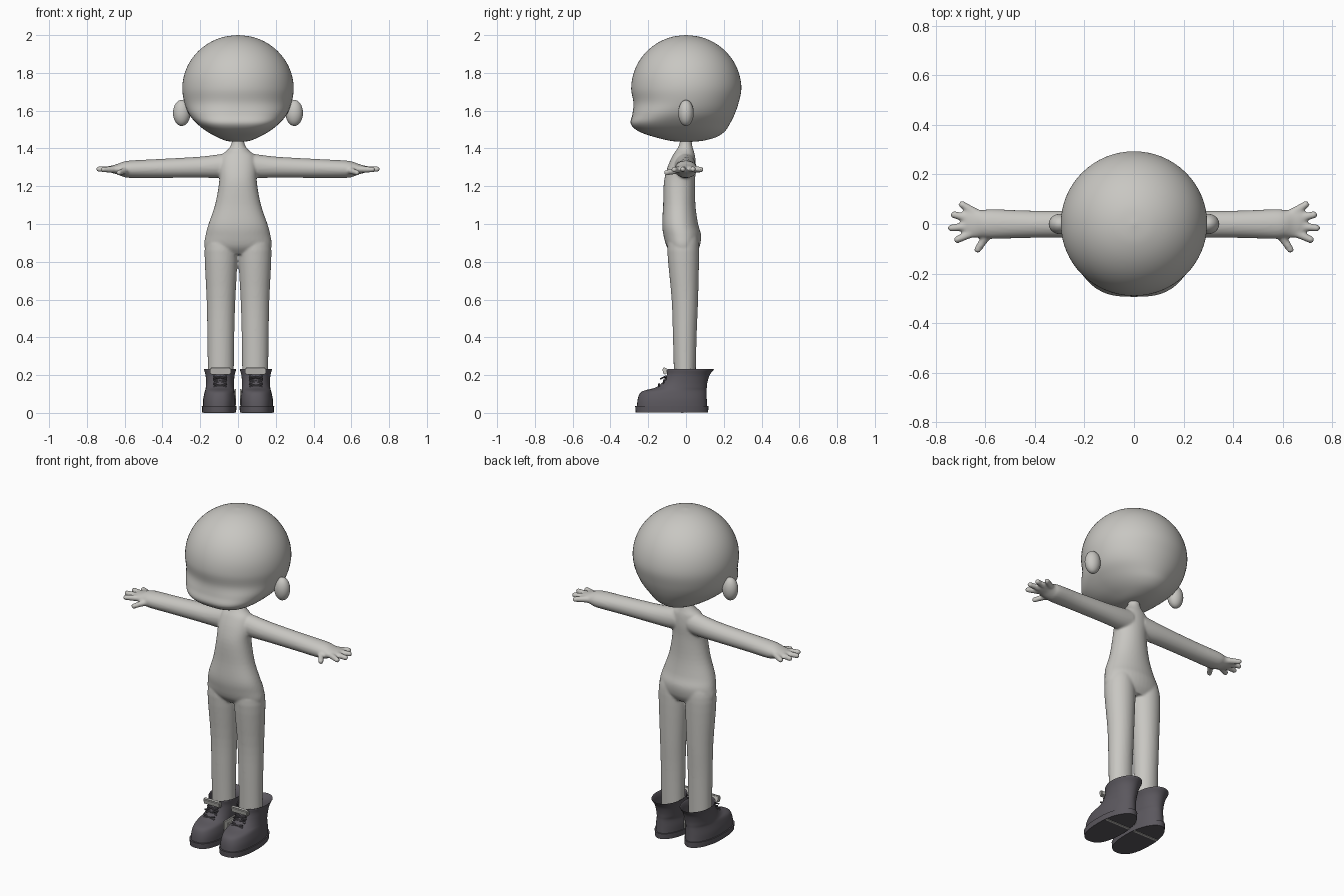
import bpy, bmesh, math
from mathutils import Vector, Matrix


def material(name, rgb):
    m = bpy.data.materials.new(name)
    m.diffuse_color = (*rgb, 1)
    return m


PALE = material("pale_grey", (0.58, 0.57, 0.54))
DARK = material("dark_boot_grey", (0.105, 0.097, 0.112))


def finish(bm, name, mat, mirror=False, sharp=40):
    bmesh.ops.recalc_face_normals(bm, faces=bm.faces)
    me = bpy.data.meshes.new(name)
    bm.to_mesh(me)
    bm.free()
    me.materials.append(mat)
    ob = bpy.data.objects.new(name, me)
    bpy.context.collection.objects.link(ob)
    bpy.ops.object.select_all(action='DESELECT')
    bpy.context.view_layer.objects.active = ob
    ob.select_set(True)
    bpy.ops.object.shade_smooth_by_angle(angle=math.radians(sharp))
    if mirror:
        ob.modifiers.new("mirror", 'MIRROR').use_mirror_merge = False
    return ob


def refine(rows, steps):
    """Catmull-Rom interpolation between cross-section rows."""
    out = []
    for i in range(len(rows) - 1):
        p = [rows[max(i - 1, 0)], rows[i], rows[i + 1], rows[min(i + 2, len(rows) - 1)]]
        for k in range(steps):
            t = k / steps
            out.append([0.5 * (2 * b + (c - a) * t + (2 * a - 5 * b + 4 * c - d) * t * t
                               + (3 * b - a - 3 * c + d) * t ** 3) for a, b, c, d in zip(*p)])
    return out + [rows[-1]]


def loft(bm, rows, axis='z', side=1, n=40, steps=4):
    """Row: position, centre, half size, front y, back y, front squareness."""
    rings = []
    for t, c, h, y0, y1, p in refine(rows, steps):
        ring = []
        for i in range(n):
            a = 2 * math.pi * i / n
            ca, sa = math.cos(a), math.sin(a)
            e = 2 / p if sa < 0 else 1
            u = c + h * math.copysign(abs(ca) ** e, ca)
            y = (y0 + y1) / 2 + (y1 - y0) / 2 * math.copysign(abs(sa) ** e, sa)
            ring.append(bm.verts.new((u * side, y, t) if axis == 'z' else (t * side, y, u)))
        rings.append(ring)
    for r, s in zip(rings, rings[1:]):
        for i in range(n):
            j = (i + 1) % n
            bm.faces.new((r[i], r[j], s[j], s[i]))
    bm.faces.new(rings[0])
    bm.faces.new(rings[-1])


def ball(bm, centre, radii, seg=24):
    m = Matrix.Translation(centre) @ Matrix.Diagonal((*radii, 1))
    bmesh.ops.create_uvsphere(bm, u_segments=seg, v_segments=seg // 2, radius=1, matrix=m)


def rod(bm, a, b, r0, r1, seg=12):
    a, b = Vector(a), Vector(b)
    d = b - a
    m = Matrix.Translation((a + b) / 2) @ d.to_track_quat('Z', 'Y').to_matrix().to_4x4()
    bmesh.ops.create_cone(bm, cap_ends=True, segments=seg, radius1=r0, radius2=r1,
                          depth=d.length, matrix=m)


def box(bm, centre, size, tilt=0):
    m = (Matrix.Translation(centre) @ Matrix.Rotation(tilt, 4, 'X')
         @ Matrix.Diagonal((*size, 1)))
    bmesh.ops.create_cube(bm, size=1, matrix=m)


# Head: round skull above, squared muzzle below
bm = bmesh.new()
skull = []
for deg in range(90, 0, -15):
    a = math.radians(deg)
    r = max(math.cos(a), 0.01)
    skull.append((1.715 + 0.285 * math.sin(a), 0, 0.295 * r, -0.29 * r, 0.293 * r, 2))
loft(bm, skull + [
    (1.715, 0, 0.295, -0.290, 0.293, 2.0),
    (1.64, 0, 0.283, -0.278, 0.278, 2.1),
    (1.58, 0, 0.259, -0.284, 0.257, 2.5),
    (1.53, 0, 0.216, -0.292, 0.232, 2.9),
    (1.49, 0, 0.165, -0.250, 0.205, 2.8),
    (1.46, 0, 0.110, -0.165, 0.160, 2.4),
    (1.44, 0, 0.060, -0.080, 0.085, 2.0),
    (1.434, 0, 0.004, -0.004, 0.004, 2.0)], n=64, steps=5)
finish(bm, "head", PALE, sharp=80)

# Ears
bm = bmesh.new()
ball(bm, (0.298, 0, 1.588), (0.046, 0.041, 0.069), 32)
finish(bm, "ears", PALE, mirror=True)

# Body: torso, arms, hands and legs fused into one skin
bm = bmesh.new()
loft(bm, [
    (1.47, 0, 0.030, -0.030, 0.030, 2.0),
    (1.42, 0, 0.036, -0.036, 0.032, 2.0),
    (1.39, 0, 0.058, -0.052, 0.040, 2.0),
    (1.36, 0, 0.090, -0.072, 0.048, 2.1),
    (1.30, 0, 0.100, -0.098, 0.052, 2.2),
    (1.22, 0, 0.100, -0.117, 0.048, 2.3),
    (1.10, 0, 0.122, -0.121, 0.050, 2.3),
    (1.00, 0, 0.156, -0.126, 0.064, 2.3),
    (0.94, 0, 0.172, -0.119, 0.080, 2.2),
    (0.88, 0, 0.178, -0.102, 0.072, 2.2),
    (0.84, 0, 0.150, -0.070, 0.050, 2.0)])
for s in (1, -1):
    # Leg
    loft(bm, [
        (0.94, 0.086, 0.072, -0.085, 0.060, 2),
        (0.86, 0.089, 0.088, -0.099, 0.069, 2),
        (0.60, 0.090, 0.076, -0.076, 0.064, 2),
        (0.40, 0.091, 0.071, -0.069, 0.056, 2),
        (0.13, 0.091, 0.068, -0.062, 0.050, 2)], side=s)
    # Arm and palm
    loft(bm, [
        (0.04, 1.312, 0.066, -0.062, 0.050, 2),
        (0.12, 1.305, 0.061, -0.058, 0.053, 2),
        (0.22, 1.300, 0.055, -0.056, 0.054, 2),
        (0.42, 1.294, 0.050, -0.056, 0.054, 2),
        (0.57, 1.290, 0.046, -0.060, 0.060, 2),
        (0.61, 1.290, 0.039, -0.055, 0.056, 2),
        (0.64, 1.290, 0.027, -0.056, 0.060, 2),
        (0.675, 1.290, 0.018, -0.050, 0.062, 2),
        (0.69, 1.290, 0.010, -0.035, 0.045, 2)], axis='x', side=s)
    # Fingers and thumb: base x, y, z and tip x, y, z
    for bx, by, bz, tx, ty, tz in ((0.64, 0.045, 1.29, 0.692, 0.078, 1.288),
                                   (0.65, 0.020, 1.29, 0.725, 0.037, 1.29),
                                   (0.65, -0.008, 1.29, 0.736, -0.016, 1.29),
                                   (0.64, -0.030, 1.29, 0.712, -0.063, 1.288),
                                   (0.585, -0.035, 1.285, 0.630, -0.102, 1.272)):
        rod(bm, (bx * s, by, bz), (tx * s, ty, tz), 0.019, 0.0145)
        ball(bm, (tx * s, ty, tz), (0.0155,) * 3, 12)
body = finish(bm, "body", PALE, sharp=180)
fuse = body.modifiers.new("fuse", 'REMESH')
fuse.mode = 'VOXEL'
fuse.voxel_size = 0.007
fuse.use_smooth_shade = True
relax = body.modifiers.new("relax", 'SMOOTH')
relax.factor = 0.5
relax.iterations = 4

# Boot uppers, open at the top with an inner lining
bm = bmesh.new()
loft(bm, [
    (0.03, 0.100, 0.086, -0.260, 0.112, 2.5),
    (0.07, 0.099, 0.086, -0.256, 0.110, 2.5),
    (0.105, 0.098, 0.080, -0.243, 0.109, 2.4),
    (0.12, 0.097, 0.077, -0.215, 0.109, 2.3),
    (0.133, 0.096, 0.075, -0.165, 0.110, 2.2),
    (0.16, 0.095, 0.074, -0.125, 0.113, 2.1),
    (0.20, 0.095, 0.077, -0.102, 0.125, 2.0),
    (0.229, 0.095, 0.085, -0.100, 0.147, 2.0),
    (0.227, 0.095, 0.080, -0.094, 0.140, 2.0),
    (0.20, 0.095, 0.072, -0.095, 0.118, 2.0),
    (0.16, 0.095, 0.069, -0.095, 0.106, 2.0)], n=40, steps=3)
finish(bm, "boots", DARK, mirror=True, sharp=60)

# Boot soles
bm = bmesh.new()
loft(bm, [(0.003, 0.1, 0.090, -0.266, 0.117, 2.5),
          (0.036, 0.1, 0.092, -0.269, 0.119, 2.5)], steps=1)
finish(bm, "boot_soles", DARK, mirror=True)

# Laces: crossed pairs up the boot front, with a small bow
bm = bmesh.new()
for z, y in ((0.145, -0.150), (0.165, -0.126), (0.185, -0.116)):
    for d in (-0.008, 0.008):
        rod(bm, (0.060, y + 0.008, z - d), (0.130, y + 0.008, z + d), 0.005, 0.005, 8)
for x in (0.06, 0.13):
    rod(bm, (0.095, -0.115, 0.19), (x, -0.135, 0.18), 0.005, 0.004, 8)
finish(bm, "laces", DARK, mirror=True)

# Folded boot tongues
bm = bmesh.new()
box(bm, (0.093, -0.112, 0.222), (0.112, 0.022, 0.036), 0.25)
bmesh.ops.bevel(bm, geom=bm.edges[:], offset=0.005, segments=2, affect='EDGES')
finish(bm, "boot_tongues", PALE, mirror=True)

# Pale inner side panels and strips under the arches
bm = bmesh.new()
box(bm, (0.014, -0.06, 0.085), (0.008, 0.11, 0.085))
box(bm, (0.1, -0.02, 0.002), (0.165, 0.014, 0.004))
finish(bm, "boot_trim", PALE, mirror=True)
